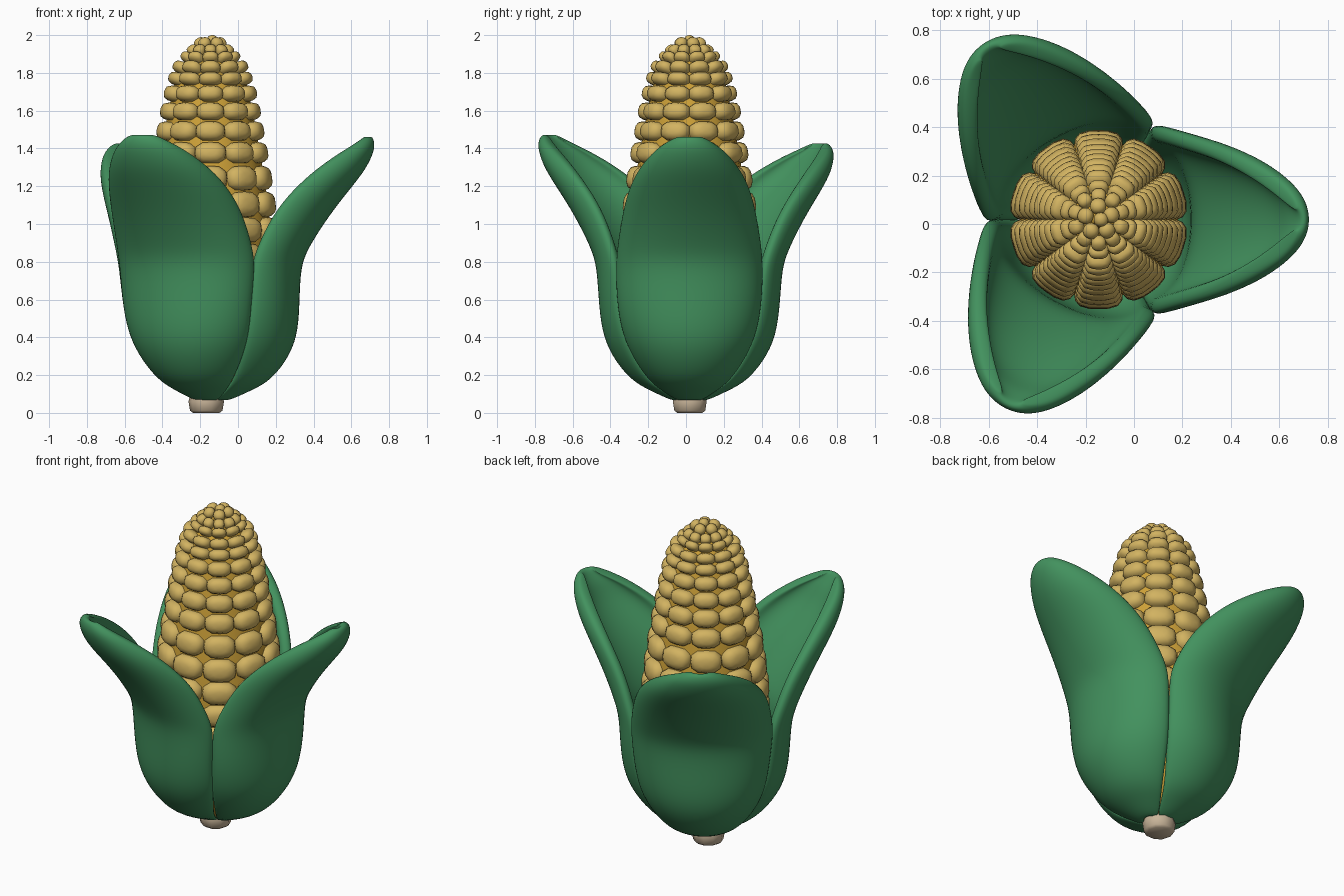
import bpy, bmesh, math
from mathutils import Vector, Matrix

if "Cube" in bpy.data.objects:
    bpy.data.objects.remove(bpy.data.objects["Cube"])

CX, CY = -0.146, 0.018   # axis of the cob


def material(name, rgb):
    m = bpy.data.materials.new(name)
    m.diffuse_color = (*rgb, 1)
    m.use_nodes = True
    m.node_tree.nodes["Principled BSDF"].inputs["Base Color"].default_value = m.diffuse_color
    return m


GREEN = material("husk green", (0.055, 0.285, 0.112))
YELLOW = material("kernel yellow", (0.645, 0.45, 0.12))
GOLD = material("core gold", (0.62, 0.36, 0.04))
TAN = material("stalk tan", (0.58, 0.46, 0.32))


def finish(name, bm, mat, loc=(CX, CY, 0)):
    bmesh.ops.recalc_face_normals(bm, faces=bm.faces)
    for f in bm.faces:
        f.smooth = True
    me = bpy.data.meshes.new(name)
    bm.to_mesh(me)
    bm.free()
    me.materials.append(mat)
    ob = bpy.data.objects.new(name, me)
    ob.location = loc
    bpy.context.collection.objects.link(ob)
    return ob


def bridge(bm, rings):
    n = len(rings[0])
    for a, b in zip(rings, rings[1:]):
        for i in range(n):
            j = (i + 1) % n
            bm.faces.new((a[i], a[j], b[j], b[i]))


def lathe(name, profile, sides, mat, loc=(CX, CY, 0)):
    bm = bmesh.new()
    rings = [[bm.verts.new((r * math.cos(math.tau * i / sides), r * math.sin(math.tau * i / sides), z))
              for i in range(sides)] for r, z in profile]
    bridge(bm, rings)
    bm.faces.new(rings[0])
    bm.faces.new(rings[-1])
    return finish(name, bm, mat, loc)


# Outer profile of the ear: (height, radius)
EAR = [(0.1, 0.12), (0.3, 0.27), (0.6, 0.34), (0.85, 0.372), (1.0, 0.365), (1.2, 0.34), (1.4, 0.308),
       (1.6, 0.272), (1.75, 0.24), (1.85, 0.2), (1.93, 0.135), (1.975, 0.06), (2.0, 0.03)]


def ear_radius(z):
    for (z0, r0), (z1, r1) in zip(EAR, EAR[1:]):
        if z <= z1:
            return r0 + (r1 - r0) * (z - z0) / (z1 - z0)
    return EAR[-1][1]


# Core under the kernels
lathe("cob_core", [(max(r - 0.045, 0.01), z - 0.02) for z, r in EAR], 20, GOLD)

# Stalk
lathe("stalk", [(0.07, 0.0), (0.086, 0.012), (0.094, 0.06), (0.085, 0.1), (0.08, 0.2)], 10, TAN,
      (-0.168, 0.02, 0))

# Kernels: ten columns of flattened, slightly boxy balls
bm = bmesh.new()


def kernel(angle, r, z, tilt, depth, width, height, p=2.9):
    m = (Matrix.Translation((r * math.cos(angle), r * math.sin(angle), z))
         @ Matrix.Rotation(angle, 4, 'Z') @ Matrix.Rotation(-tilt, 4, 'Y')
         @ Matrix.Diagonal((depth, width, height, 1)) @ Matrix.Rotation(math.pi / 2, 4, 'Y'))
    for v in bmesh.ops.create_uvsphere(bm, u_segments=12, v_segments=8, radius=1)['verts']:
        v.co = m @ (v.co / sum(abs(c) ** p for c in v.co) ** (1 / p))


ROWS = [0.55, 0.69, 0.83, 0.97, 1.11, 1.25, 1.385, 1.5, 1.605, 1.7, 1.785, 1.85, 1.905, 1.943]
for k, z in enumerate(ROWS):
    pitch = (ROWS[k + 1] - z) if k + 1 < len(ROWS) else 0.035
    R = ear_radius(z)
    slope = (ear_radius(z - 0.03) - ear_radius(z + 0.03)) / 0.06
    tilt = math.atan(max(slope, 0))
    depth = min(0.06, R * 0.27)
    for c in range(10):
        a = math.radians(90 + 36 * c)
        kernel(a, R - depth * math.cos(tilt), z - depth * math.sin(tilt), tilt,
               depth, R * 0.27, pitch * 0.47 / math.cos(tilt) + 0.002)
for c in range(5):   # small tip kernels
    kernel(math.radians(72 * c + 20), 0.056, 1.957, 0.9, 0.03, 0.034, 0.034, 2.2)
kernel(0, 0.01, 1.97, 1.5, 0.03, 0.03, 0.03, 2.2)
finish("kernels", bm, YELLOW)

# Husk leaf cross-sections: (height, radius at middle, radius at edge, half width)
LEAF = [(0.065, 0.10, 0.03, 0.07), (0.115, 0.21, 0.07, 0.145), (0.17, 0.325, 0.12, 0.225),
        (0.31, 0.43, 0.165, 0.32), (0.44, 0.47, 0.19, 0.372), (0.6, 0.476, 0.21, 0.396),
        (0.77, 0.482, 0.213, 0.4), (0.87, 0.518, 0.24, 0.394), (1.05, 0.635, 0.325, 0.366),
        (1.18, 0.737, 0.43, 0.334), (1.29, 0.825, 0.55, 0.282), (1.38, 0.866, 0.68, 0.205),
        (1.43, 0.872, 0.765, 0.14), (1.468, 0.86, 0.815, 0.07)]


def husk_leaf(name, angle, twist, lift, widen):
    bm = bmesh.new()
    n = 11
    rings = []
    for z, mid, edge, hw in LEAF:
        high = max(z - 0.6, 0) / 0.87
        hw *= 1 + widen * min(high * 2, 1)
        rot = Matrix.Rotation(math.radians(angle + twist * high), 3, 'Z')
        d = mid - edge
        inner_d, inner_w = d - min(0.095, d * 0.6), hw - min(0.072, hw * 0.55)
        ring = []
        for a, b, order in ((d, hw, range(n)), (inner_d, inner_w, range(n - 1, -1, -1))):
            for i in order:
                t = math.pi * (i / (n - 1) - 0.5)
                p = Vector((edge + a * math.cos(t), b * math.sin(t), z + lift * high))
                ring.append(bm.verts.new(rot @ p))
        rings.append(ring)
    bridge(bm, rings)
    for ring in (rings[0], rings[-1]):   # close the ends
        for i in range(n - 1):
            bm.faces.new((ring[i], ring[i + 1], ring[-2 - i], ring[-1 - i]))
    ob = finish(name, bm, GREEN)
    ob.modifiers.new("rounding", 'SUBSURF').levels = 2
    ob.modifiers["rounding"].render_levels = 2


husk_leaf("husk_leaf_right", 0, 0, -0.005, 0)
husk_leaf("husk_leaf_back", 120, 3, -0.04, 0.08)
husk_leaf("husk_leaf_front", 240, 4, 0.005, 0.07)
